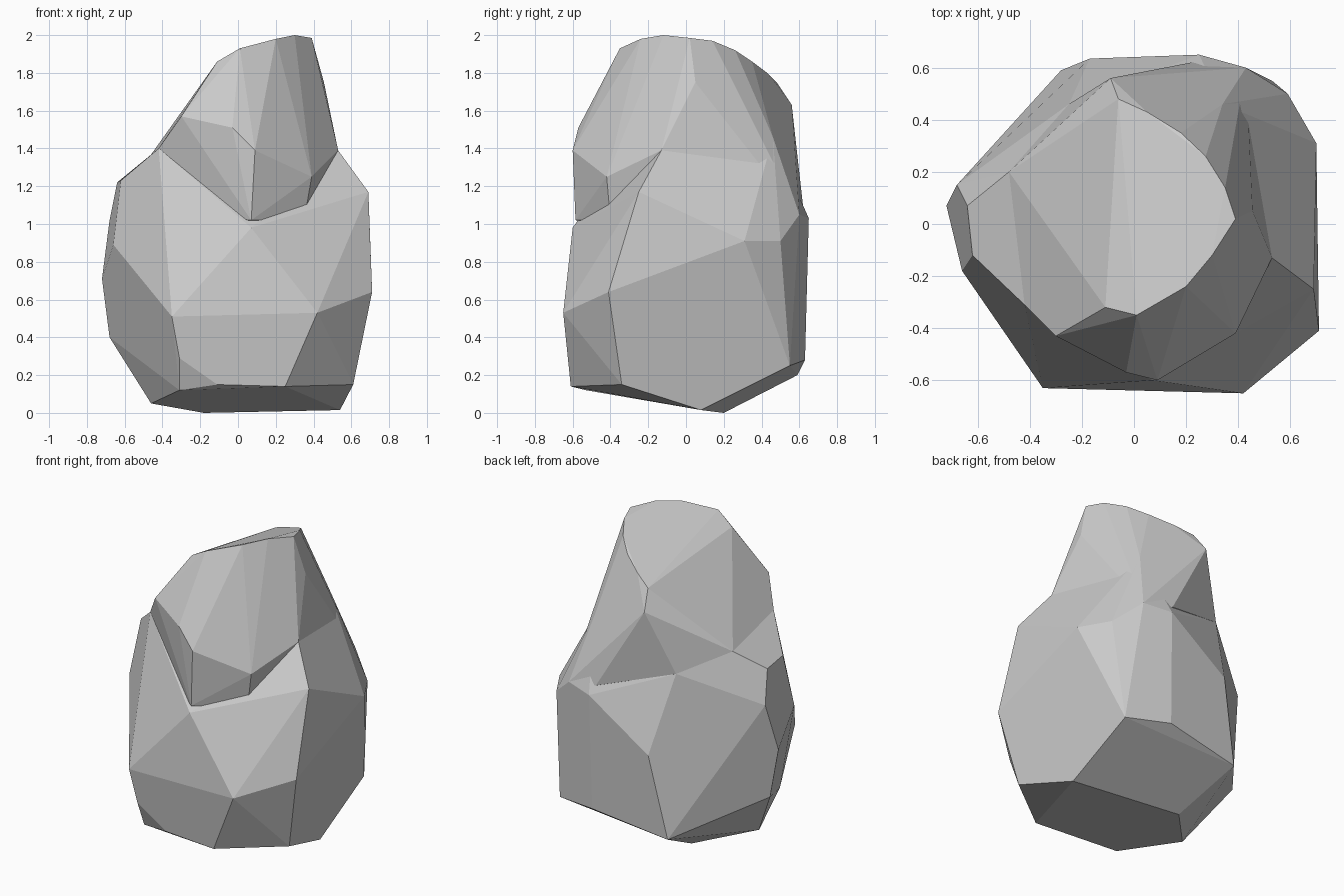
import bpy, bmesh, math

if "Cube" in bpy.data.objects:
    bpy.data.objects.remove(bpy.data.objects["Cube"])


def hull(name, points):
    """Faceted chunk of stone spanned by its corner points."""
    bm = bmesh.new()
    for p in points:
        bm.verts.new(p)
    bmesh.ops.convex_hull(bm, input=bm.verts)
    loose = [v for v in bm.verts if not v.link_faces]
    bmesh.ops.delete(bm, geom=loose, context='VERTS')
    bmesh.ops.recalc_face_normals(bm, faces=bm.faces)
    mesh = bpy.data.meshes.new(name)
    bm.to_mesh(mesh)
    bm.free()
    ob = bpy.data.objects.new(name, mesh)
    bpy.context.collection.objects.link(ob)
    return ob


# underside and lower rim
base = [(-.46, -.10, .05), (-.35, -.04, .03), (-.18, .20, 0), (.54, .08, .015),
        (.61, -.34, .15), (.25, -.61, .14), (-.11, -.59, .15), (-.31, -.53, .12),
        (.53, .55, .25), (.24, .63, .28), (-.28, .59, .20), (-.41, .40, .30), (-.68, .10, .40)]
# widest belt
belt = [(.71, -.41, .64), (.42, -.65, .53), (-.35, -.63, .51), (-.31, -.60, .29), (-.72, .07, .71),
        (-.66, -.18, .89), (-.17, .635, .74), (.70, .31, .91), (.59, .50, .91), (.07, -.60, .98)]
# shoulders
shoulder = [(.69, -.25, 1.17), (.43, .60, 1.05), (.25, .65, 1.03), (-.68, .15, 1.02),
            (-.64, .07, 1.22), (-.62, -.12, 1.23), (-.61, -.16, 1.04), (-.25, .46, 1.23)]
# waist corners shared by both chunks
waist = [(.53, -.13, 1.39), (-.42, -.31, 1.40), (-.48, .20, 1.34), (.34, .46, 1.46)]
# crown
crown = [(.09, -.60, 1.39), (-.03, -.57, 1.51), (-.30, -.43, 1.57), (.01, -.35, 1.93),
         (-.11, -.32, 1.86), (.20, -.24, 1.98), (.30, -.12, 2.0), (.39, .02, 1.985), (.35, .14, 1.97),
         (.275, .26, 1.92), (.18, .35, 1.86), (.05, .43, 1.80), (-.06, .48, 1.75), (-.09, .56, 1.63),
         (.455, .05, 1.75)]
# foot of the crown, sunk into the lower chunk
foot = [(.22, .62, 1.09), (.43, .60, 1.05), (-.25, .46, 1.23), (.39, -.42, 1.25),
        (.07, -.585, 1.02), (.35, -.40, 1.02), (.5, -.1, 1.0), (-.3, -.1, 1.0), (-.3, -.33, 1.06)]

boulder = hull("boulder", base + belt + shoulder + waist)
upper = hull("boulder_top", waist + crown + foot)

# fuse the two chunks
mod = boulder.modifiers.new("fuse", 'BOOLEAN')
mod.operation = 'UNION'
mod.solver = 'EXACT'
mod.object = upper
bpy.context.view_layer.objects.active = boulder
boulder.select_set(True)
bpy.ops.object.modifier_apply(modifier=mod.name)
bpy.data.objects.remove(upper)

# merge nearly level triangles into broad flat facets
bm = bmesh.new()
bm.from_mesh(boulder.data)
bmesh.ops.remove_doubles(bm, verts=bm.verts, dist=.002)
bmesh.ops.dissolve_limit(bm, angle_limit=math.radians(7), verts=bm.verts, edges=bm.edges)
bmesh.ops.recalc_face_normals(bm, faces=bm.faces)
bm.to_mesh(boulder.data)
bm.free()
